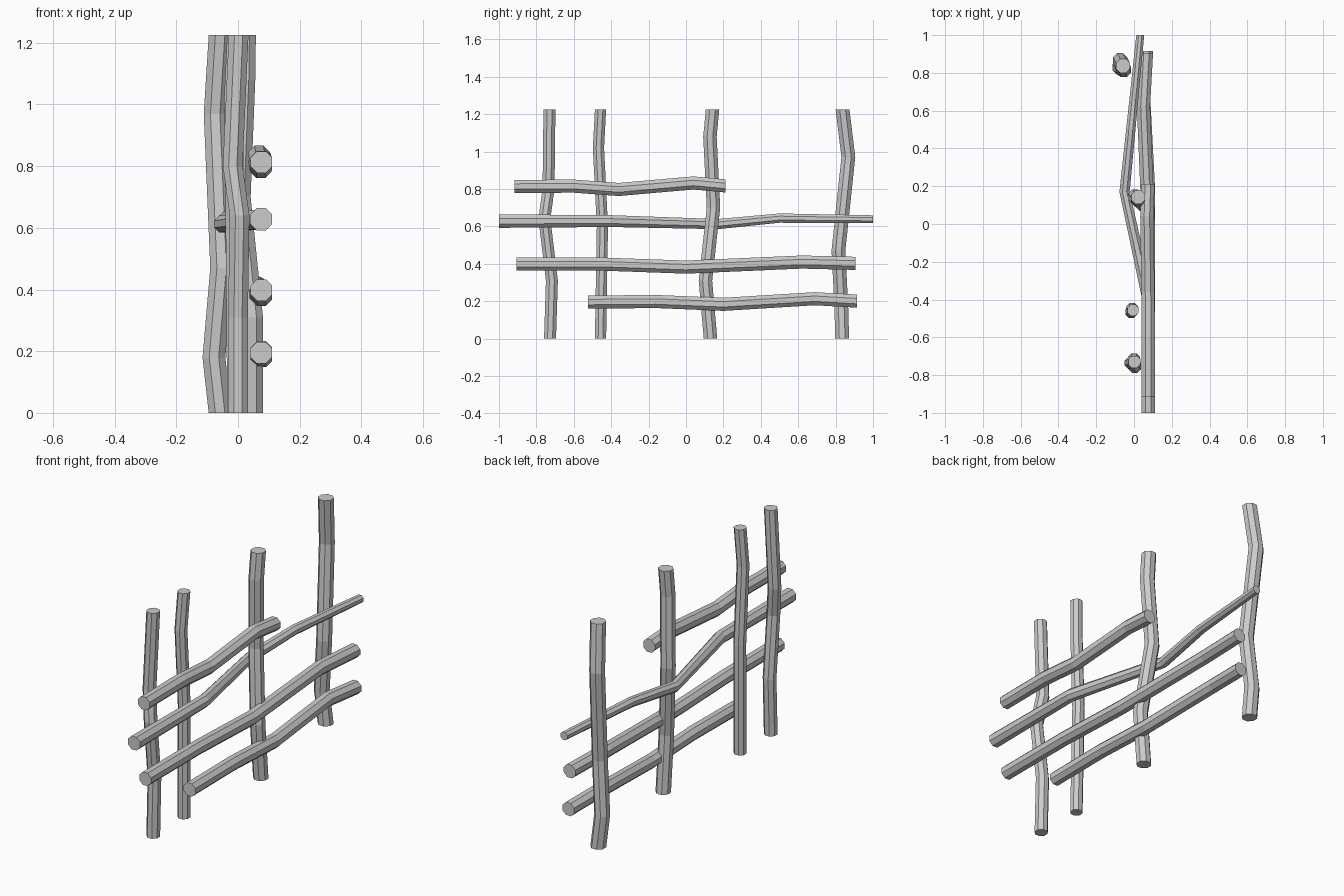
import bpy, bmesh
from math import cos, sin, pi
from mathutils import Vector

if "Cube" in bpy.data.objects:
    bpy.data.objects.remove(bpy.data.objects["Cube"])

GREY = (0.6, 0.6, 0.6, 1)
mat = bpy.data.materials.new("weathered grey")
mat.use_nodes = True
mat.diffuse_color = GREY
mat.node_tree.nodes["Principled BSDF"].inputs["Base Color"].default_value = GREY

SIDES = 8


def pole(name, path, across, half, end_half=None):
    """Crooked octagonal pole; its rings lie in the plane of x and `across`."""
    end_half = end_half or half
    bm = bmesh.new()
    rings = []
    length = (Vector(path[-1]) - Vector(path[0])).length
    for p in path:
        t = (Vector(p) - Vector(path[0])).length / length
        r = (half + (end_half - half) * t) / cos(pi / SIDES)
        ring = []
        for i in range(SIDES):
            a = 2 * pi * (i + 0.5) / SIDES
            ring.append(bm.verts.new(Vector(p) + Vector((r * cos(a), 0, 0)) + across * r * sin(a)))
        rings.append(ring)
    for low, high in zip(rings, rings[1:]):
        for i in range(SIDES):
            j = (i + 1) % SIDES
            bm.faces.new((low[i], low[j], high[j], high[i]))
    bm.faces.new(rings[0])
    bm.faces.new(rings[-1])
    bmesh.ops.recalc_face_normals(bm, faces=bm.faces)
    mesh = bpy.data.meshes.new(name)
    bm.to_mesh(mesh)
    bm.free()
    mesh.materials.append(mat)
    bpy.context.collection.objects.link(bpy.data.objects.new(name, mesh))


Y, Z = Vector((0, 1, 0)), Vector((0, 0, 1))
TOP = 1.225

# Upright posts, front to back
pole("front_post", [(0, -.727, 0), (0, -.717, .31), (.005, -.757, .64),
                    (-.017, -.735, .8), (.002, -.73, TOP)], Y, .032)
pole("second_post", [(-.005, -.457, 0), (-.01, -.447, .6),
                     (-.015, -.468, 1.02), (-.005, -.457, TOP)], Y, .03)
pole("third_post", [(.045, .131, 0), (.045, .104, .31), (.005, .147, .7),
                    (.02, .128, 1.08), (.022, .142, TOP)], Y, .036)
pole("back_post", [(-.058, .835, 0), (-.078, .83, .18), (-.053, .815, .47),
                   (-.074, .868, .97), (-.058, .837, TOP)], Y, .037)

# Rails, top to bottom
pole("top_rail", [(.076, -.917, .813), (.076, -.6, .815), (.074, -.36, .797),
                  (.068, .04, .832), (.074, .211, .816)], Z, .035)
pole("woven_rail", [(.075, -1, .628), (.075, -.4, .628), (-.05, .17, .612),
                    (-.017, .5, .644), (.033, 1, .638)], Z, .036, .021)
pole("middle_rail", [(.076, -.905, .398), (.076, -.45, .398), (.076, 0, .382),
                     (.05, .62, .409), (.066, .905, .402)], Z, .035)
pole("bottom_rail", [(.076, -.525, .195), (.076, -.16, .198), (.076, .2, .183),
                     (.05, .69, .213), (.066, .915, .2)], Z, .035)
